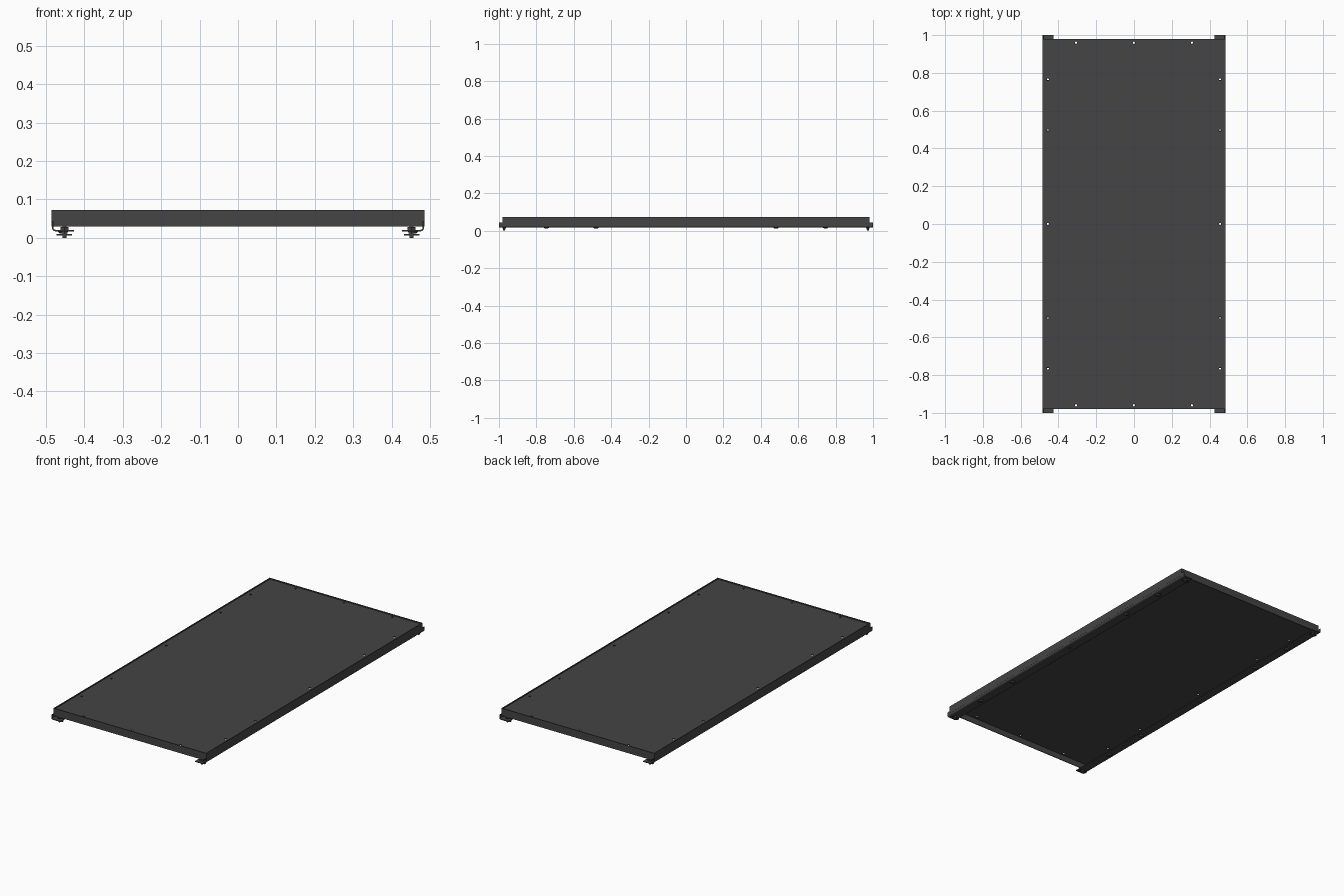
import bpy, bmesh, math
from mathutils import Matrix

if "Cube" in bpy.data.objects:
    bpy.data.objects.remove(bpy.data.objects["Cube"])

mat = bpy.data.materials.new("dark grey metal")
mat.diffuse_color = (0.058, 0.058, 0.058, 1)
mat.use_nodes = True
mat.node_tree.nodes["Principled BSDF"].inputs["Base Color"].default_value = mat.diffuse_color


def finish(name, bm):
    bmesh.ops.recalc_face_normals(bm, faces=bm.faces)
    me = bpy.data.meshes.new(name)
    bm.to_mesh(me)
    bm.free()
    me.materials.append(mat)
    ob = bpy.data.objects.new(name, me)
    bpy.context.collection.objects.link(ob)
    return ob


def add_box(bm, x0, x1, y0, y1, z0, z1):
    m = Matrix.Translation(((x0 + x1) / 2, (y0 + y1) / 2, (z0 + z1) / 2))
    m = m @ Matrix.Diagonal((x1 - x0, y1 - y0, z1 - z0, 1))
    bmesh.ops.create_cube(bm, size=1, matrix=m)


def add_disc(bm, x, y, z0, z1, r, sides=20, r_top=None):
    bmesh.ops.create_cone(bm, cap_ends=True, segments=sides, radius1=r,
                          radius2=r if r_top is None else r_top, depth=z1 - z0,
                          matrix=Matrix.Translation((x, y, (z0 + z1) / 2)))


def cut(ob, cutter):
    mod = ob.modifiers.new("holes", "BOOLEAN")
    mod.object = cutter
    mod.operation = "DIFFERENCE"
    mod.solver = "EXACT"


W, L = 0.485, 0.98
TOP, DECK, SKIRT = 0.073, 0.067, 0.03
T = 0.004

# screw holes through the panel and the rails
holes = [(x, s * 0.96) for x in (-0.307, 0, 0.307) for s in (-1, 1)]
holes += [(s * 0.456, y) for s in (-1, 1) for y in (-0.765, -0.495, 0, 0.495, 0.765)]
bm = bmesh.new()
for x, y in holes:
    add_disc(bm, x, y, -0.02, 0.1, 0.006, 16)
cutter = finish("hole_cutter", bm)
cutter.hide_render = True
cutter.hide_viewport = False
cutter.display_type = "WIRE"

# deck panel
bm = bmesh.new()
add_box(bm, -W + T, W - T, -L + T, L - T, DECK - T, DECK)
cut(finish("deck_panel", bm), cutter)

# folded skirt around the panel
bm = bmesh.new()
outer = [(-W, -L), (W, -L), (W, L), (-W, L)]
inner = [(-W + T, -L + T), (W - T, -L + T), (W - T, L - T), (-W + T, L - T)]
rings = [[bm.verts.new((x, y, z)) for x, y in pts]
         for pts, z in ((outer, SKIRT), (outer, TOP), (inner, TOP), (inner, SKIRT))]
for a, b in zip(rings, rings[1:] + rings[:1]):
    for i in range(4):
        j = (i + 1) % 4
        bm.faces.new((a[i], a[j], b[j], b[i]))
finish("skirt", bm)

# bent side rails: upright, rounded corner, inward flange
R, Z0, Z1, XIN = 0.009, 0.017, 0.044, 0.427
xo = W - 0.0005


def arc(r):
    cx, cz = xo - R, Z0 + R
    return [(cx + r * math.cos(a), cz + r * math.sin(a))
            for a in [-math.pi / 2 * k / 6 for k in range(7)]]


profile = [(xo, Z1)] + arc(R) + [(XIN, Z0), (XIN, Z0 + T)]
profile += arc(R - T)[::-1] + [(xo - T, Z1)]
for s, name in ((-1, "left_rail"), (1, "right_rail")):
    bm = bmesh.new()
    face = bm.faces.new([bm.verts.new((s * x, -1, z)) for x, z in profile])
    ext = bmesh.ops.extrude_face_region(bm, geom=[face])
    bmesh.ops.translate(bm, vec=(0, 2, 0),
                        verts=[v for v in ext["geom"] if isinstance(v, bmesh.types.BMVert)])
    cut(finish(name, bm), cutter)

# levelling feet at the corners: stud, nuts, washer and pad
for sx, side in ((-1, "left"), (1, "right")):
    for sy, end in ((-1, "front"), (1, "back")):
        x, y = sx * 0.452, sy * 0.972
        bm = bmesh.new()
        add_disc(bm, x, y, 0.0, 0.032, 0.0055, 16)
        add_disc(bm, x, y, 0.021, 0.028, 0.012, 6)
        add_disc(bm, x, y, 0.011, 0.017, 0.010, 6)
        add_box(bm, x - 0.02, x + 0.02, y - 0.007, y + 0.007, 0.006, 0.010)
        finish(f"{end}_{side}_foot", bm)

# domed fasteners under the rails
for sx, side in ((-1, "left"), (1, "right")):
    bm = bmesh.new()
    for y in (-0.747, -0.481, 0.481, 0.747):
        add_disc(bm, sx * 0.456, y, 0.011, 0.0175, 0.008, 16, 0.015)
    finish(f"{side}_rail_fasteners", bm)
